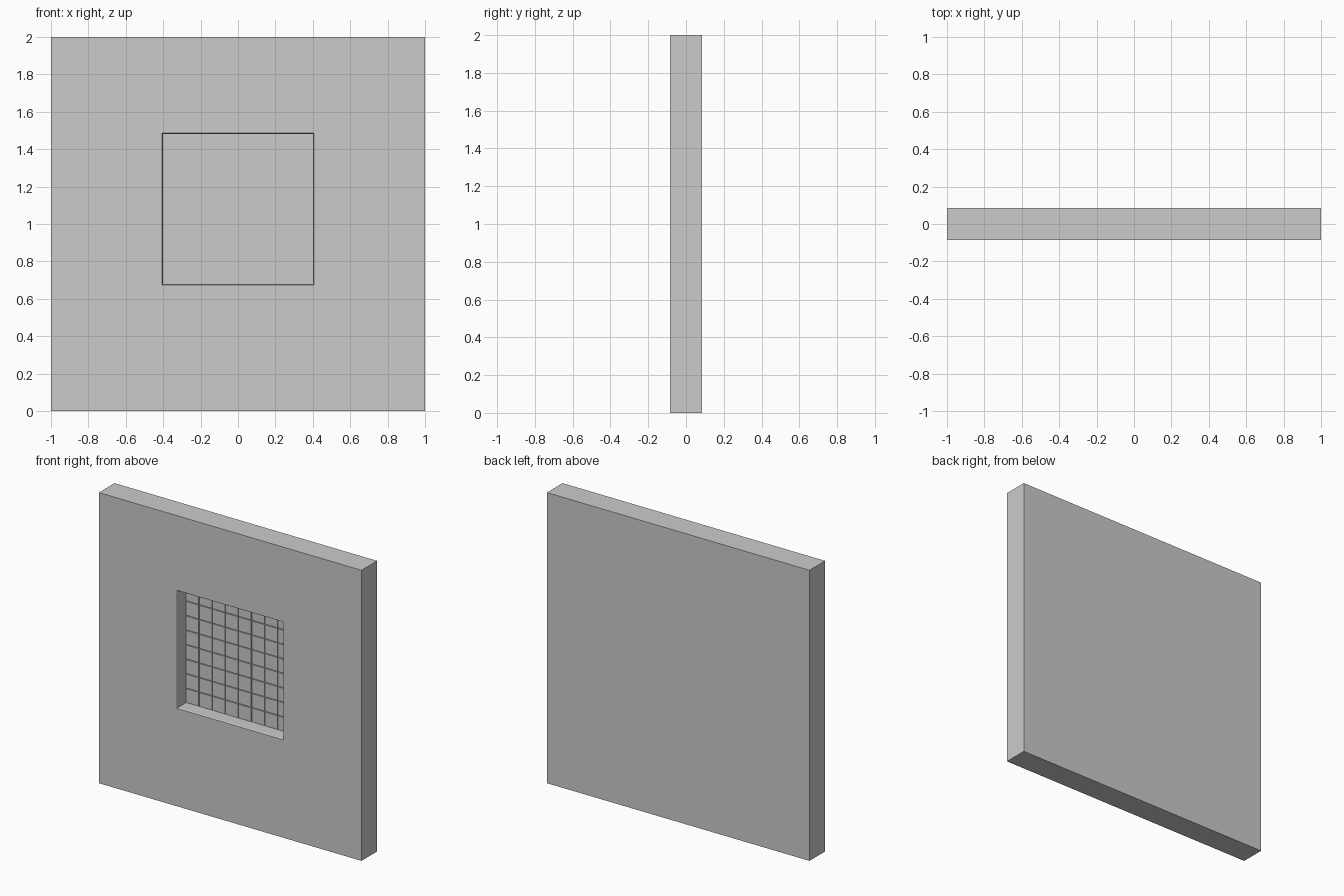
import bpy, bmesh

if "Cube" in bpy.data.objects:
    bpy.data.objects.remove(bpy.data.objects["Cube"])

T = 0.085        # half thickness of the wall
CZ = 1.08        # centre height of the window niche
PITCH = 0.1      # tile spacing


def make_object(name, bm):
    bmesh.ops.recalc_face_normals(bm, faces=bm.faces)
    mesh = bpy.data.meshes.new(name)
    bm.to_mesh(mesh)
    bm.free()
    obj = bpy.data.objects.new(name, mesh)
    bpy.context.collection.objects.link(obj)
    return obj


# Wall slab with a square, slightly chamfered niche, built from square rings
bm = bmesh.new()
rings = []
for half, y, cz in [(1, T, 1), (1, -T, 1), (0.406, -T, CZ),
                    (0.402, -T + 0.006, CZ), (0.402, 0.012, CZ)]:
    rings.append([bm.verts.new((sx * half, y, cz + sz * half))
                  for sx, sz in [(-1, -1), (1, -1), (1, 1), (-1, 1)]])
for a, b in zip(rings, rings[1:]):
    for i in range(4):
        j = (i + 1) % 4
        bm.faces.new((a[i], a[j], b[j], b[i]))
bm.faces.new(rings[0])
bm.faces.new(rings[-1])
make_object("wall_slab", bm)

# 8 x 8 panes separated by thin grooves at the bottom of the niche
bm = bmesh.new()
bmesh.ops.create_cube(bm, size=1)
bmesh.ops.scale(bm, vec=(PITCH - 0.005, 0.02, PITCH - 0.005), verts=bm.verts)
bmesh.ops.translate(bm, vec=(-3.5 * PITCH, 0.014, CZ - 3.5 * PITCH), verts=bm.verts)
panes = make_object("window_panes", bm)
for axis in (0, 2):
    arr = panes.modifiers.new("repeat", 'ARRAY')
    arr.count = 8
    arr.use_relative_offset = False
    arr.use_constant_offset = True
    offset = [0, 0, 0]
    offset[axis] = PITCH
    arr.constant_offset_displace = offset
